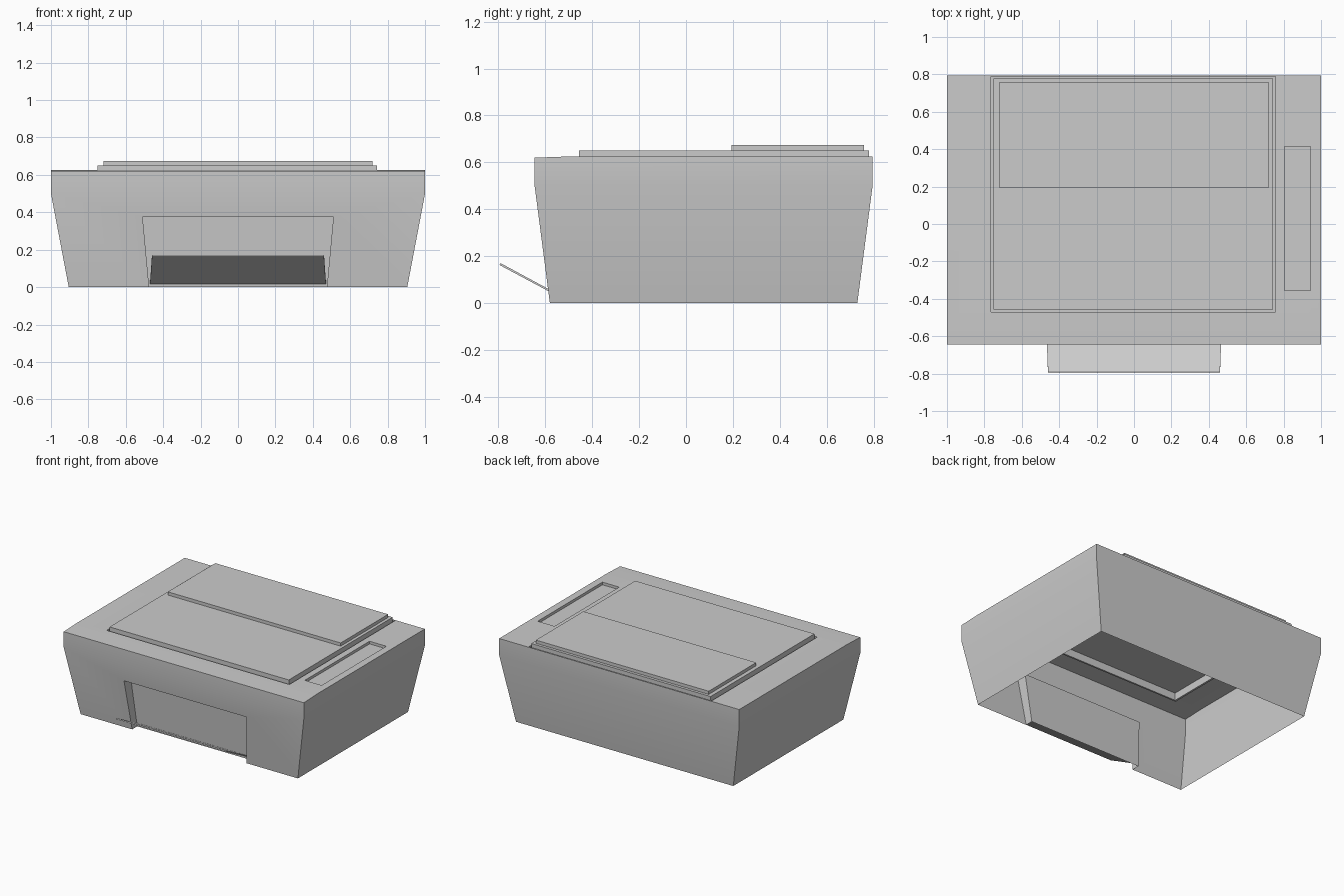
import bpy, bmesh

if "Cube" in bpy.data.objects:
    bpy.data.objects.remove(bpy.data.objects["Cube"])


def mesh_object(name, verts, faces):
    bm = bmesh.new()
    vs = [bm.verts.new(v) for v in verts]
    for f in faces:
        bm.faces.new([vs[i] for i in f])
    bmesh.ops.recalc_face_normals(bm, faces=bm.faces)
    me = bpy.data.meshes.new(name)
    bm.to_mesh(me)
    bm.free()
    ob = bpy.data.objects.new(name, me)
    bpy.context.collection.objects.link(ob)
    return ob


def rect(x0, x1, y0, y1, z):
    return [(x0, y0, z), (x1, y0, z), (x1, y1, z), (x0, y1, z)]


HEXA = [(0, 1, 2, 3), (4, 5, 6, 7), (0, 1, 5, 4), (1, 2, 6, 5), (2, 3, 7, 6), (3, 0, 4, 7)]


def box(name, x0, x1, y0, y1, z0, z1):
    return mesh_object(name, rect(x0, x1, y0, y1, z0) + rect(x0, x1, y0, y1, z1), HEXA)


def combine(target, other, operation):
    bpy.context.view_layer.objects.active = target
    mod = target.modifiers.new(operation, 'BOOLEAN')
    mod.operation, mod.solver, mod.object = operation, 'EXACT', other
    bpy.ops.object.modifier_apply(modifier=mod.name)
    bpy.data.objects.remove(other)


# Tapered body: foot ring, shoulder ring, top ring with a slightly lowered front lip
verts = rect(-0.905, 0.905, -0.58, 0.73, 0) + rect(-1, 1, -0.645, 0.795, 0.5)
verts += [(-1, -0.645, 0.62), (1, -0.645, 0.62), (1, 0.795, 0.626), (-1, 0.795, 0.626),
          (1, -0.48, 0.626), (-1, -0.48, 0.626)]
faces = [HEXA[0]] + HEXA[2:]
faces += [(4, 5, 9, 8), (5, 6, 10, 12, 9), (6, 7, 11, 10), (7, 4, 8, 13, 11),
          (8, 9, 12, 13), (13, 12, 10, 11)]
body = mesh_object("printer_body", verts, faces)

# Front output recess, narrowing downwards with a leaning back panel
recess = [(-0.466, -0.9, -0.1), (0.466, -0.9, -0.1), (0.466, -0.512, -0.1), (-0.466, -0.512, -0.1),
          (-0.51, -0.9, 0.375), (0.51, -0.9, 0.375), (0.51, -0.55, 0.375), (-0.51, -0.55, 0.375)]
combine(body, mesh_object("recess_cutter", recess, HEXA), 'DIFFERENCE')

# Control panel dip, seam around the scanner lid, and the lid itself
combine(body, box("panel_cutter", 0.805, 0.945, -0.355, 0.415, 0.606, 0.8), 'DIFFERENCE')
combine(body, box("seam_cutter", -0.765, 0.757, -0.47, 0.788, 0.595, 0.8), 'DIFFERENCE')
combine(body, box("scanner_lid", -0.75, 0.743, -0.457, 0.779, 0.55, 0.651), 'UNION')

# Open underside
bm = bmesh.new()
bm.from_mesh(body.data)
under = [f for f in bm.faces if all(v.co.z < 0.001 for v in f.verts)]
bmesh.ops.delete(bm, geom=under, context='FACES')
bm.to_mesh(body.data)
bm.free()

# Raised rear flap on the lid
box("rear_flap", -0.72, 0.72, 0.193, 0.758, 0.651, 0.675)

# Thin paper tray sloping up and out of the recess
tray = [(-0.47, -0.522, 0.017), (0.47, -0.522, 0.017), (0.46, -0.795, 0.163), (-0.46, -0.795, 0.163),
        (-0.47, -0.522, 0.026), (0.47, -0.522, 0.026), (0.46, -0.791, 0.171), (-0.46, -0.791, 0.171)]
mesh_object("paper_tray", tray, HEXA)

# Soft shading over the shallow shoulder, crisp edges elsewhere
bpy.ops.object.select_all(action='DESELECT')
body.select_set(True)
bpy.context.view_layer.objects.active = body
bpy.ops.object.shade_smooth_by_angle(angle=0.52)
